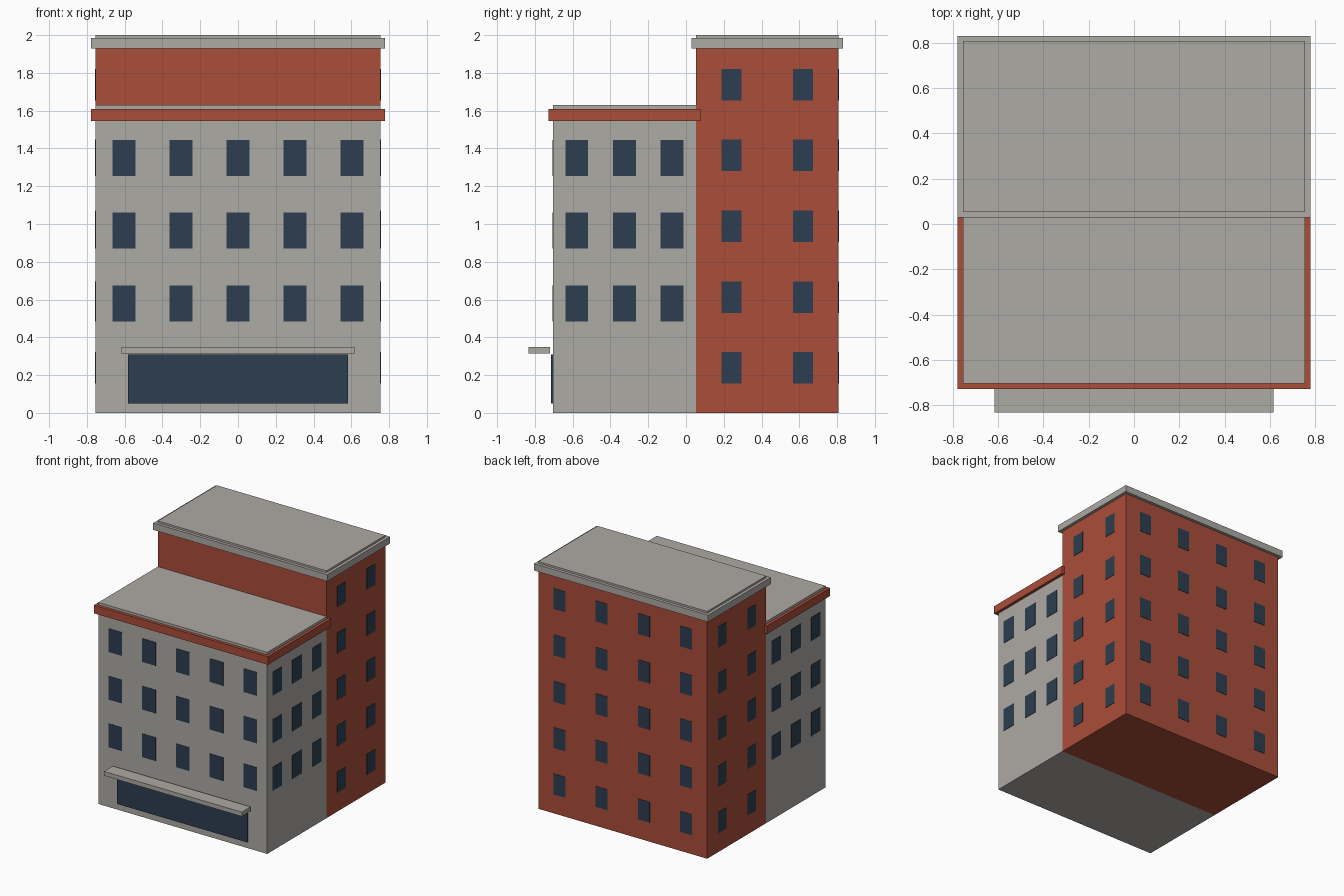
import bpy
import bmesh
from mathutils import Vector

default = bpy.data.objects.get("Cube")
if default:
    bpy.data.objects.remove(default, do_unlink=True)


def make_material(name, colour):
    mat = bpy.data.materials.new(name)
    mat.use_nodes = True
    mat.diffuse_color = (*colour, 1)
    mat.node_tree.nodes["Principled BSDF"].inputs["Base Color"].default_value = (*colour, 1)
    return mat


stone = make_material("stone grey", (0.42, 0.405, 0.375))
brick = make_material("brick red", (0.4, 0.075, 0.041))
glass = make_material("dark blue glass", (0.026, 0.048, 0.08))


def add_boxes(name, boxes, mat):
    """One object made of boxes, each given as x, y and z ranges."""
    bm = bmesh.new()
    for ranges in boxes:
        low, high = (Vector(corner) for corner in zip(*ranges))
        verts = bmesh.ops.create_cube(bm, size=1)["verts"]
        bmesh.ops.scale(bm, vec=high - low, verts=verts)
        bmesh.ops.translate(bm, vec=(low + high) / 2, verts=verts)
    mesh = bpy.data.meshes.new(name)
    bm.to_mesh(mesh)
    bm.free()
    mesh.materials.append(mat)
    obj = bpy.data.objects.new(name, mesh)
    bpy.context.collection.objects.link(obj)
    return obj


def around(centre, size):
    return (centre - size / 2, centre + size / 2)


def bay_centres(start, end, count):
    step = (end - start) / count
    return [start + step * (i + 0.5) for i in range(count)]


# Main dimensions
side = 0.755
front, join, back = -0.705, 0.053, 0.807
low_roof, high_roof = 1.63, 2.0
lip = 0.024
plate = 0.003
width = (-side, side)
band_width = (-side - lip, side + lip)

# Front block and rear tower
add_boxes("front_block", [(width, (front, join), (0, low_roof))], stone)
add_boxes("rear_tower", [(width, (join, back), (0, 1.96))], brick)
add_boxes("tower_roof", [(width, (join, back), (1.96, high_roof))], stone)

# Projecting bands below each roof
add_boxes("front_cornice", [(band_width, (front - lip, join + lip), (1.545, 1.61))], brick)
add_boxes("tower_cornice", [(band_width, (join - lip, back + lip), (1.93, 1.985))], stone)

# Shop window and canopy
add_boxes("shop_window", [((-0.583, 0.583), (front - 0.009, front), (0.05, 0.31))], glass)
add_boxes("shop_canopy", [((-0.617, 0.617), (-0.833, -0.72), (0.315, 0.35))], stone)

# Window rows: storey heights and pane sizes
front_rows = [0.58 + 0.385 * i for i in range(3)]
tower_rows = [0.238 + 0.375 * i for i in range(5)]
front_pane = (0.121, 0.19)
tower_pane = (0.106, 0.167)


def wall_windows(name, across_x, wall, outward, columns, rows, pane):
    """Thin panes in a grid on one wall."""
    depth = sorted((wall, wall + outward * plate))
    boxes = []
    for c in columns:
        for z in rows:
            span, height = around(c, pane[0]), around(z, pane[1])
            boxes.append((span, depth, height) if across_x else (depth, span, height))
    add_boxes(name, boxes, glass)


wall_windows("front_windows", True, front, -1, bay_centres(-side, side, 5), front_rows, front_pane)
wall_windows("back_windows", True, back, 1, bay_centres(-side, side, 4), tower_rows, tower_pane)

# Matching windows on both flanks
for label, sign in (("left", 1), ("right", -1)):
    wall_windows(label + "_block_windows", False, sign * side, sign,
                 bay_centres(front, join, 3), front_rows, front_pane)
    wall_windows(label + "_tower_windows", False, sign * side, sign,
                 bay_centres(join, back, 2), tower_rows, tower_pane)
